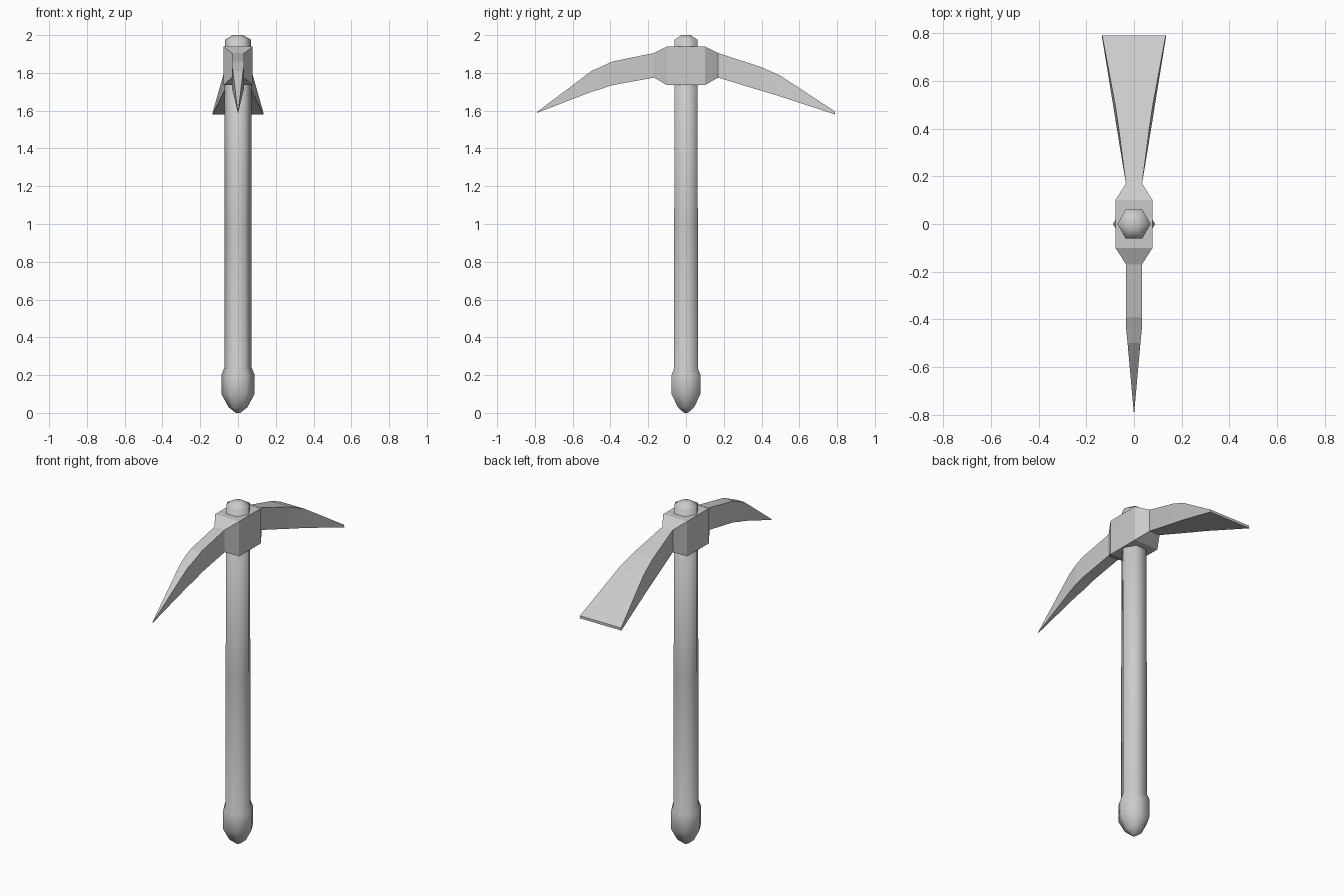
import bpy, bmesh
from math import cos, sin, pi, radians

if "Cube" in bpy.data.objects:
    bpy.data.objects.remove(bpy.data.objects["Cube"])


def loft(name, rings):
    """Skin a list of equal-length vertex rings and cap both ends."""
    bm = bmesh.new()
    loops = [[bm.verts.new(p) for p in ring] for ring in rings]
    n = len(loops[0])
    for a, b in zip(loops, loops[1:]):
        for i in range(n):
            j = (i + 1) % n
            bm.faces.new((a[i], a[j], b[j], b[i]))
    bm.faces.new(loops[0])
    bm.faces.new(loops[-1])
    bmesh.ops.remove_doubles(bm, verts=bm.verts, dist=0.0002)
    bmesh.ops.recalc_face_normals(bm, faces=bm.faces)
    mesh = bpy.data.meshes.new(name)
    bm.to_mesh(mesh)
    bm.free()
    obj = bpy.data.objects.new(name, mesh)
    bpy.context.collection.objects.link(obj)
    return obj


def hexagon(r, z):
    return [(r * cos(i * pi / 3), r * sin(i * pi / 3), z) for i in range(6)]


# Six-sided handle with swollen pommel and domed top: (radius, z)
profile = [(0.012, 0.0), (0.05, 0.03), (0.088, 0.10), (0.088, 0.20),
           (0.072, 0.24), (0.072, 1.0), (0.07, 1.975), (0.028, 2.0)]
handle = loft("handle", [hexagon(r, z) for r, z in profile])
bpy.context.view_layer.objects.active = handle
handle.select_set(True)
bpy.ops.object.shade_smooth_by_angle(angle=radians(70))

# Head sections: (y, bottom half width, top half width, bottom z, top z)
sections = [
    (-0.79, 0.001, 0.001, 1.588, 1.592),  # pick
    (-0.50, 0.027, 0.027, 1.70, 1.81),
    (-0.44, 0.033, 0.033, 1.718, 1.837),
    (-0.39, 0.033, 0.033, 1.735, 1.86),
    (-0.17, 0.033, 0.033, 1.775, 1.905),
    (-0.10, 0.078, 0.078, 1.735, 1.94),   # socket block
    (0.10, 0.078, 0.078, 1.735, 1.94),
    (0.17, 0.034, 0.034, 1.775, 1.905),
    (0.40, 0.072, 0.064, 1.705, 1.83),    # flared adze blade
    (0.50, 0.088, 0.079, 1.675, 1.785),
    (0.79, 0.135, 0.133, 1.58, 1.595),
]
loft("pick_head", [[(-b, y, z0), (b, y, z0), (t, y, z1), (-t, y, z1)]
                   for y, b, t, z0, z1 in sections])
